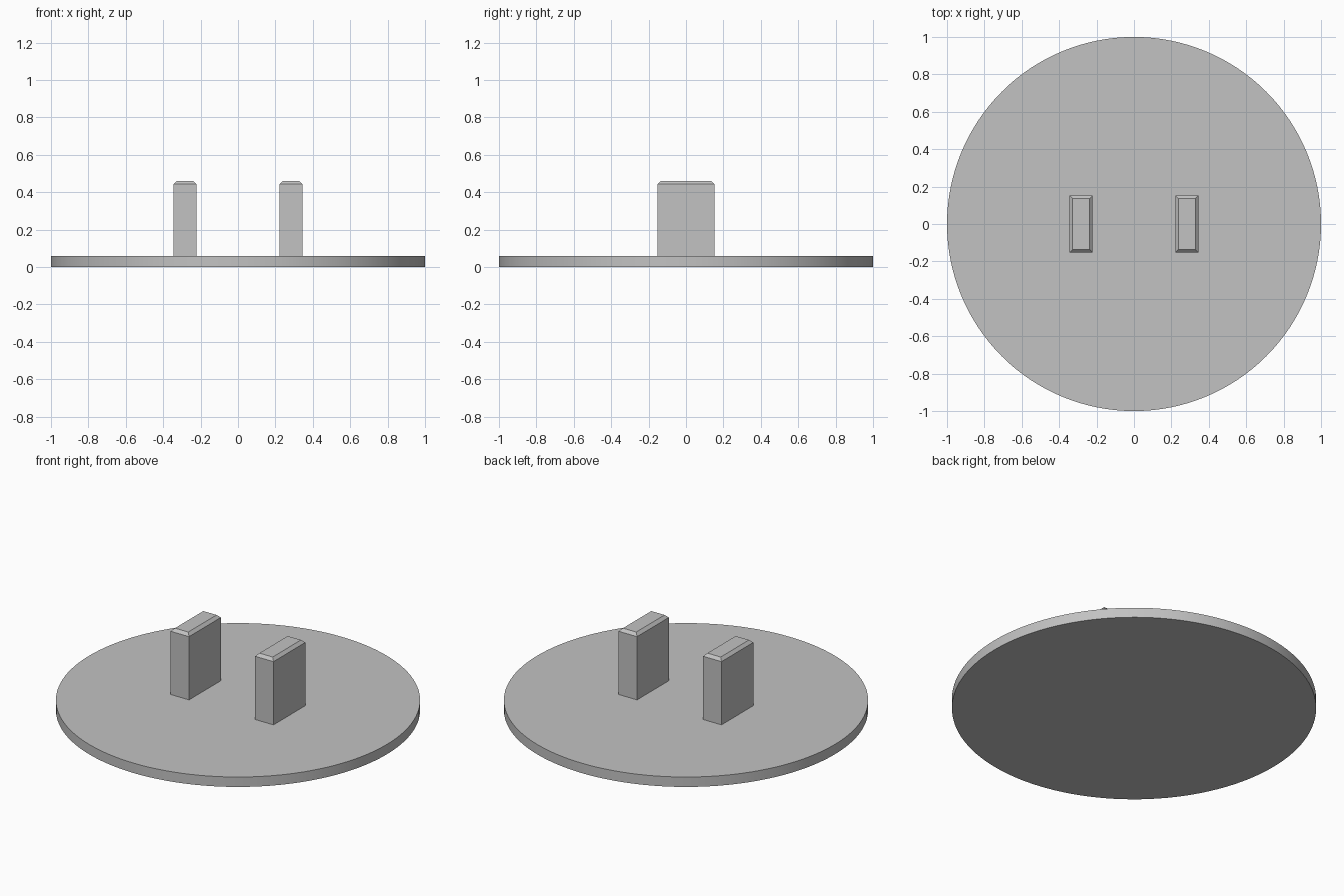
import bpy
import bmesh
from math import radians
from mathutils import Matrix

cube = bpy.data.objects.get("Cube")
if cube:
    bpy.data.objects.remove(cube, do_unlink=True)

GREY = (0.54, 0.54, 0.54, 1)
grey = bpy.data.materials.new("light_grey")
grey.use_nodes = True
grey.diffuse_color = GREY
grey.node_tree.nodes["Principled BSDF"].inputs["Base Color"].default_value = GREY

BASE_H = 0.06
PRONG_TOP = 0.46
CHAMFER = 0.017

# Round base disc
bpy.ops.mesh.primitive_cylinder_add(vertices=128, radius=1, depth=BASE_H,
                                    location=(0, 0, BASE_H / 2))
base = bpy.context.object
base.name = "base_disc"
base.data.materials.append(grey)
bpy.ops.object.shade_smooth_by_angle(angle=radians(30))


# Upright prong with a chamfered top rim
def add_prong(name, x):
    height = PRONG_TOP - BASE_H
    bm = bmesh.new()
    bmesh.ops.create_cube(bm, size=1, matrix=Matrix.Diagonal((0.123, 0.305, height, 1)))
    rim = [e for e in bm.edges if all(v.co.z > 0 for v in e.verts)]
    bmesh.ops.bevel(bm, geom=rim, offset=CHAMFER, segments=1, affect='EDGES')
    mesh = bpy.data.meshes.new(name)
    bm.to_mesh(mesh)
    bm.free()
    mesh.materials.append(grey)
    prong = bpy.data.objects.new(name, mesh)
    prong.location = (x, 0, BASE_H + height / 2)
    bpy.context.collection.objects.link(prong)


for side, sign in (("left", 1), ("right", -1)):
    add_prong(f"{side}_prong", sign * 0.283)
